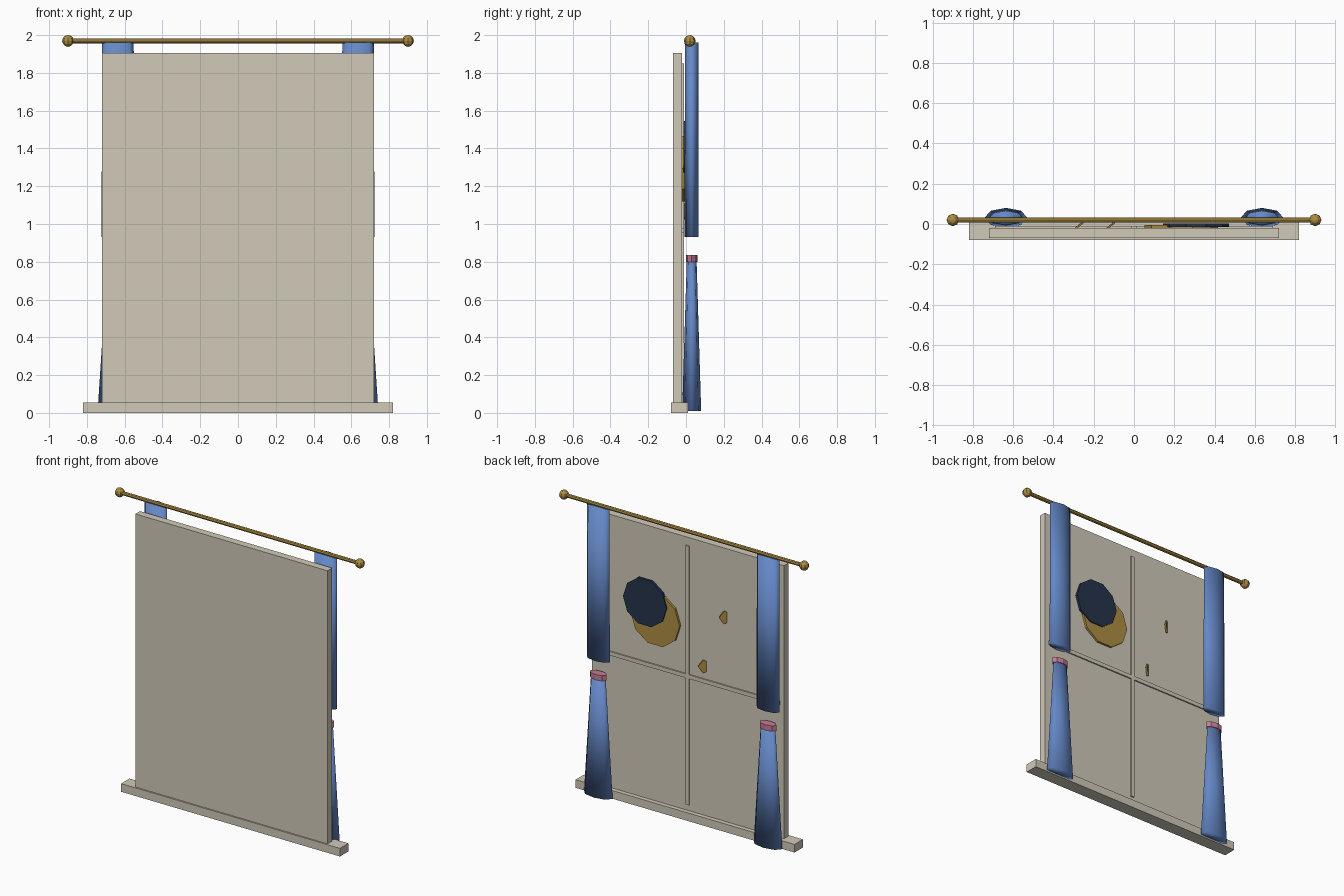
import bpy, math
from mathutils import Matrix

if "Cube" in bpy.data.objects:
    bpy.data.objects.remove(bpy.data.objects["Cube"])


def material(name, rgb):
    m = bpy.data.materials.new(name)
    m.diffuse_color = (*rgb, 1)
    m.use_nodes = True
    m.node_tree.nodes["Principled BSDF"].inputs["Base Color"].default_value = m.diffuse_color
    return m


PLASTER = material("warm plaster", (0.64, 0.59, 0.49))
BLUE = material("curtain blue", (0.13, 0.25, 0.58))
GOLD = material("old gold", (0.42, 0.27, 0.055))
NAVY = material("night navy", (0.018, 0.033, 0.07))
PINK = material("ribbon pink", (0.56, 0.20, 0.30))


def finish(name, mat):
    ob = bpy.context.object
    ob.name = name
    ob.data.materials.append(mat)
    return ob


def box(name, x, y, z, mat):
    """Box from (min, max) pairs."""
    bpy.ops.mesh.primitive_cube_add(size=1)
    ob = finish(name, mat)
    size = [b - a for a, b in (x, y, z)]
    mid = [(a + b) / 2 for a, b in (x, y, z)]
    ob.data.transform(Matrix.Translation(mid) @ Matrix.Diagonal((*size, 1)))
    return ob


def drape(name, x, z0, z1, r0, r1, flat, mat, smooth):
    """Eight-sided flattened column between two heights."""
    bpy.ops.mesh.primitive_cone_add(vertices=8, radius1=r0, radius2=r1, depth=z1 - z0)
    ob = finish(name, mat)
    ob.data.transform(Matrix.Translation((x, 0.03, (z0 + z1) / 2))
                      @ Matrix.Diagonal((1, flat, 1, 1)))
    if smooth:
        bpy.ops.object.shade_smooth()
    return ob


def disc(name, sides, r, depth, loc, mat, turn=0.0, spin=0.0):
    """Upright plate facing +y, turned about the vertical axis."""
    bpy.ops.mesh.primitive_cylinder_add(vertices=sides, radius=r, depth=depth)
    ob = finish(name, mat)
    ob.data.transform(Matrix.Translation(loc) @ Matrix.Rotation(turn, 4, 'Z')
                      @ Matrix.Rotation(math.pi / 2, 4, 'X')
                      @ Matrix.Rotation(spin, 4, 'Z'))
    return ob


# Wall panel, sill and window bars
box("wall_panel", (-0.72, 0.72), (-0.07, -0.02), (0.05, 1.905), PLASTER)
box("sill", (-0.82, 0.82), (-0.08, 0.01), (0, 0.055), PLASTER)
box("upright_bar", (-0.013, 0.013), (-0.022, -0.011), (0.095, 1.85), PLASTER)
box("cross_bar", (-0.69, 0.69), (-0.022, -0.011), (0.953, 0.98), PLASTER)

# Curtain rod
bpy.ops.mesh.primitive_cylinder_add(vertices=8, radius=0.013, depth=1.8,
                                    location=(0, 0.02, 1.969),
                                    rotation=(0, math.pi / 2, 0))
finish("curtain_rod", GOLD)

# Paired finials, curtains and ties
for side, s in (("left", -1), ("right", 1)):
    bpy.ops.mesh.primitive_uv_sphere_add(segments=8, ring_count=6, radius=0.031,
                                         location=(s * 0.9, 0.02, 1.969))
    finish(side + "_finial", GOLD)
    x = s * 0.636
    drape(side + "_upper_curtain", x, 0.93, 1.96, 0.086, 0.084, 0.43, BLUE, True)
    drape(side + "_lower_curtain", x, 0.01, 0.81, 0.107, 0.055, 0.47, BLUE, True)
    drape(side + "_tie", x, 0.80, 0.836, 0.062, 0.062, 0.5, PINK, False)

# Crescent moon: gold disc with a dark disc over it
disc("moon", 10, 0.183, 0.018, (0.235, -0.014, 1.293), GOLD, spin=math.pi / 2)
disc("moon_shadow", 10, 0.163, 0.016, (0.308, -0.006, 1.39), NAVY, spin=math.pi / 2)

# Stars: small five-sided plates half sunk in the panel
for i, (x, z) in enumerate(((-0.287, 1.44), (-0.13, 1.066))):
    disc(f"star_{i + 1}", 5, 0.045, 0.01, (x, -0.02, z), GOLD,
         turn=math.radians(40), spin=-math.pi / 2)
